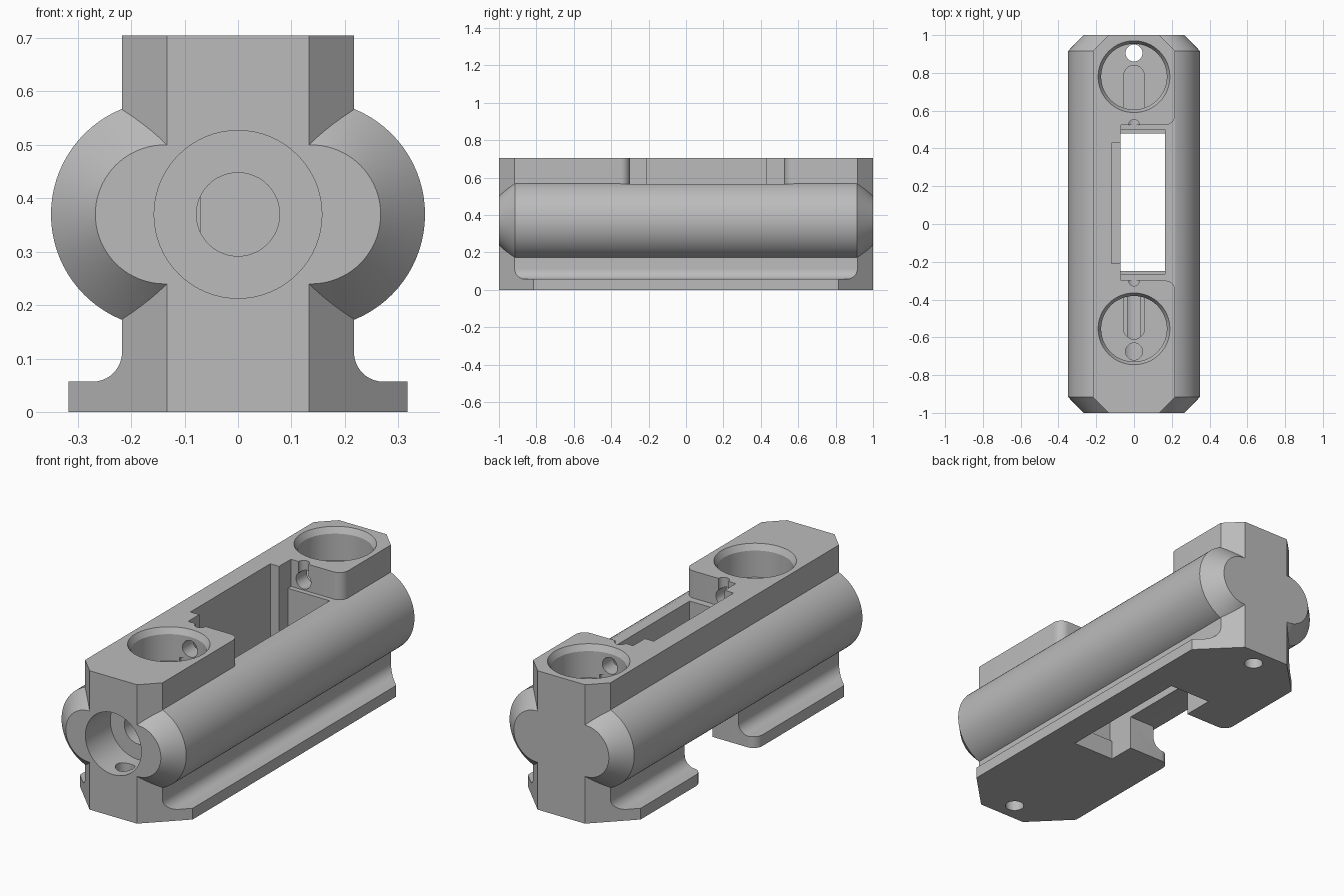
import bpy, bmesh
from math import sin, cos, pi, radians
from mathutils import Matrix, Vector

cube = bpy.data.objects.get("Cube")
if cube:
    bpy.data.objects.remove(cube, do_unlink=True)

grey = bpy.data.materials.new("light grey plastic")
grey.use_nodes = True
colour = (0.5, 0.5, 0.5, 1)
grey.diffuse_color = colour
grey.node_tree.nodes["Principled BSDF"].inputs["Base Color"].default_value = colour


def arc(cx, cy, r, start, end, n=10):
    angles = [radians(start + (end - start) * i / n) for i in range(n + 1)]
    return [(cx + r * cos(a), cy + r * sin(a)) for a in angles]


def make(name, bm):
    bmesh.ops.recalc_face_normals(bm, faces=bm.faces)
    mesh = bpy.data.meshes.new(name)
    bm.to_mesh(mesh)
    bm.free()
    mesh.materials.append(grey)
    ob = bpy.data.objects.new(name, mesh)
    bpy.context.collection.objects.link(ob)
    return ob


def prism(name, pts, low, high, axis="z"):
    """Extrude a closed outline along z (xy outline) or y (xz outline)."""
    bm = bmesh.new()
    place = (lambda p: (p[0], p[1], low)) if axis == "z" else (lambda p: (p[0], low, p[1]))
    face = bm.faces.new([bm.verts.new(place(p)) for p in pts])
    moved = bmesh.ops.extrude_face_region(bm, geom=[face])["geom"]
    step = Vector((0, 0, high - low)) if axis == "z" else Vector((0, high - low, 0))
    bmesh.ops.translate(bm, vec=step, verts=[v for v in moved if isinstance(v, bmesh.types.BMVert)])
    return make(name, bm)


def box(name, x, y, z):
    return prism(name, [(x[0], y[0]), (x[1], y[0]), (x[1], y[1]), (x[0], y[1])], *z)


def lathe(name, profile, centre, axis="z", n=64):
    """Stack of rings (radius, position) joined into a closed solid."""
    bm = bmesh.new()
    rings = []
    for r, t in profile:
        ring = []
        for i in range(n):
            a = 2 * pi * i / n
            u, v = centre[0] + r * cos(a), centre[1] + r * sin(a)
            ring.append(bm.verts.new((u, v, t) if axis == "z" else (u, t, v)))
        rings.append(ring)
    for a, b in zip(rings, rings[1:]):
        for i in range(n):
            j = (i + 1) % n
            bm.faces.new((a[i], a[j], b[j], b[i]))
    bm.faces.new(rings[0])
    bm.faces.new(rings[-1])
    return make(name, bm)


def combine(target, tool, operation):
    mod = target.modifiers.new(tool.name, "BOOLEAN")
    mod.operation, mod.object, mod.solver = operation, tool, "EXACT"
    bpy.context.view_layer.objects.active = target
    bpy.ops.object.modifier_apply(modifier=mod.name)
    bpy.data.objects.remove(tool, do_unlink=True)


W, TOP, FLANGE, MID = 0.217, 0.705, 0.317, 0.37

# Upright block with filleted base flanges
half = [(FLANGE, 0), (FLANGE, 0.057)] + arc(0.272, 0.112, 0.055, 270, 180) + [(W, TOP)]
body = prism("housing", half + [(-x, z) for x, z in reversed(half)], -1, 1, "y")

# Slanted plan corners at both ends
e = 1.133
plan = [(0.133, -1), (e - 0.5, -0.5), (e - 0.5, 0.5), (0.133, 1)]
combine(body, prism("corner_trim", plan + [(-x, y) for x, y in reversed(plan)], -0.1, 0.8), "INTERSECT")

# Side tubes with coned ends
for side in (-1, 1):
    tube = lathe("side_tube", [(0.13, -1), (0.213, -0.915), (0.213, 0.915), (0.13, 1)],
                 (side * 0.137, MID), "y", 80)
    combine(body, tube, "UNION")

cutters = []


def open_notch(name, inner, outer, low, high, z):
    """Notch open to one side, with rounded corners at its mouth."""
    r, s = 0.05, 1 if outer > 0 else -1
    lower = arc(outer - s * r, low - r, r, 90, 0) if s > 0 else arc(outer + r, low - r, r, 90, 180)
    upper = [(x, low + high - y) for x, y in reversed(lower)]
    pts = [(inner, low)] + lower + [(s * 0.45, low - r), (s * 0.45, high + r)] + upper + [(inner, high)]
    cutters.append(prism(name, pts, *z))


# Side openings above and below the tubes
open_notch("top_notch", -0.07, W, -0.30, 0.525, (0.567, 0.9))
open_notch("base_notch", -0.069, -FLANGE, -0.11, 0.32, (-0.1, 0.174))

# Central window with stepped ends and a shallow side recess
cutters.append(box("window", (-0.0705, 0.165), (-0.25, 0.48), (-0.2, 0.8)))
cutters.append(box("window_step", (-0.0703, 0.1648), (-0.265, 0.50), (0.1, 0.81)))
cutters.append(box("side_recess", (-0.12, 0.0), (-0.21, 0.43), (0.25, 0.82)))

# Round pockets on the top, each with a floor slot and wire passages
for y, inward in ((0.78, -1), (-0.555, 1)):
    cutters.append(lathe("pocket", [(0.174, 0.54), (0.174, TOP - 0.03), (0.19, TOP), (0.19, 0.8)], (0, y)))
    tip = y + 0.005 if inward < 0 else y
    edge = y + inward * 0.175
    a = 0 if inward < 0 else 180
    slot = arc(0, tip, 0.055, a, a + 180) + [(inward * 0.055, edge), (-inward * 0.055, edge)]
    cutters.append(prism("floor_slot", slot, 0.44, 0.56))
    wall = 0.525 if inward < 0 else -0.30
    cutters.append(lathe("wire_groove", [(0.028, 0.6), (0.028, 0.83)], (0, wall), n=24))
    ends = sorted((wall + inward * 0.01, y + inward * 0.1))
    cutters.append(lathe("wire_hole", [(0.042, t) for t in ends], (0, 0.615), "y", 32))

# Front bore, narrowing into the window
cutters.append(lathe("front_bore", [(0.157, -1.1), (0.157, -0.8)], (0, MID), "y"))
cutters.append(lathe("inner_bore", [(0.078, -0.85), (0.078, -0.2)], (0, MID), "y", 48))

# Small upright holes
for y, low, high in ((0.905, -0.1, 0.6), (-0.905, -0.1, 0.35), (-0.675, 0.4, 0.6)):
    cutters.append(lathe("screw_hole", [(0.045, low), (0.045, high)], (0, y), n=32))

for cutter in cutters:
    combine(body, cutter, "DIFFERENCE")

# Smooth the round walls, keep the edges crisp
for ob in bpy.context.selected_objects:
    ob.select_set(False)
body.select_set(True)
bpy.context.view_layer.objects.active = body
bpy.ops.object.shade_smooth_by_angle(angle=radians(25))
